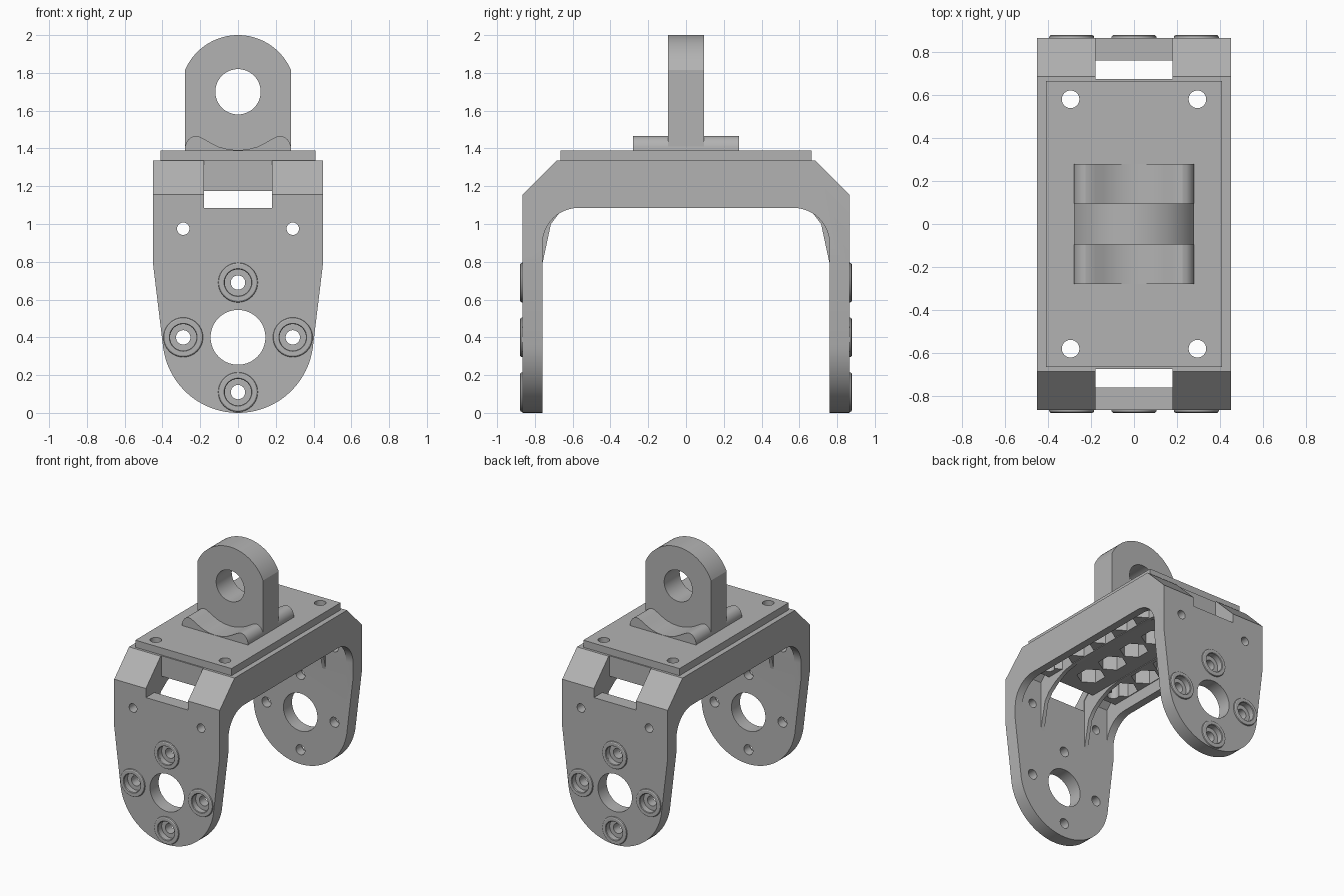
import bpy, bmesh, math
from mathutils import Vector

cube = bpy.data.objects.get("Cube")
if cube:
    bpy.data.objects.remove(cube, do_unlink=True)

grey = bpy.data.materials.new("plain grey")
grey.use_nodes = True
grey.diffuse_color = (0.45, 0.45, 0.45, 1)
grey.node_tree.nodes["Principled BSDF"].inputs["Base Color"].default_value = (0.45, 0.45, 0.45, 1)


def arc(cx, cy, r, start, end, n):
    """Points on an arc, angles in degrees, both ends included."""
    angles = [math.radians(start + (end - start) * i / n) for i in range(n + 1)]
    return [(cx + r * math.cos(a), cy + r * math.sin(a)) for a in angles]


def circle(cx, cy, r, n=48):
    return arc(cx, cy, r, 0, 360, n)[:-1]


def mirrored(half):
    """Close a right-hand half outline with its mirror image."""
    return half + [(-u, v) for u, v in reversed(half) if abs(u) > 1e-5]


def prism(name, outlines, axis, a, b):
    """Extrude one or more flat outlines along an axis from a to b."""
    place = {"X": lambda u, v, w: (w, u, v),
             "Y": lambda u, v, w: (u, w, v),
             "Z": lambda u, v, w: (u, v, w)}[axis]
    bm = bmesh.new()
    for pts in outlines:
        low = [bm.verts.new(place(u, v, a)) for u, v in pts]
        high = [bm.verts.new(place(u, v, b)) for u, v in pts]
        bm.faces.new(low)
        bm.faces.new(high[::-1])
        for i in range(len(pts)):
            j = (i + 1) % len(pts)
            bm.faces.new((low[i], high[i], high[j], low[j]))
    bmesh.ops.recalc_face_normals(bm, faces=bm.faces)
    return finish(name, bm)


def finish(name, bm):
    mesh = bpy.data.meshes.new(name)
    bm.to_mesh(mesh)
    bm.free()
    mesh.materials.append(grey)
    obj = bpy.data.objects.new(name, mesh)
    bpy.context.collection.objects.link(obj)
    return obj


def boolean(obj, tool, operation="DIFFERENCE"):
    """Apply a boolean and throw the tool away."""
    mod = obj.modifiers.new("cut", "BOOLEAN")
    mod.operation, mod.solver, mod.object = operation, "EXACT", tool
    bpy.context.view_layer.update()
    graph = bpy.context.evaluated_depsgraph_get()
    mesh = bpy.data.meshes.new_from_object(obj.evaluated_get(graph))
    obj.modifiers.clear()
    obj.data = mesh
    bpy.data.objects.remove(tool, do_unlink=True)


def ring(name, profile, centre, side, n=40):
    """Lathe a closed (radius, depth) profile round the y axis."""
    bm = bmesh.new()
    rows = []
    for i in range(n):
        a = 2 * math.pi * i / n
        rows.append([bm.verts.new((centre[0] + r * math.cos(a), side * y,
                                   centre[1] + r * math.sin(a))) for r, y in profile])
    for i in range(n):
        p, q = rows[i], rows[(i + 1) % n]
        for k in range(len(profile)):
            m = (k + 1) % len(profile)
            bm.faces.new((p[k], p[m], q[m], q[k]))
    bmesh.ops.recalc_face_normals(bm, faces=bm.faces)
    return finish(name, bm)


def box(x0, x1, y0, y1):
    return [(x0, y0), (x1, y0), (x1, y1), (x0, y1)]


# Fork bracket: arch side outline, trimmed to the rounded leg outline
arch = mirrored([(0.685, 1.335), (0.865, 1.155), (0.865, 0), (0.76, 0)]
                + arc(0.57, 0.895, 0.19, 0, 90, 12))
bracket = prism("fork_bracket", [arch], "X", -0.45, 0.45)
leg = mirrored(arc(0, 0.4, 0.4, -90, -5, 24) + [(0.45, 0.79), (0.45, 1.4)])
boolean(bracket, prism("leg_trim", [leg], "Y", -1, 1), "INTERSECT")

# Hollow underside between the side walls
pocket = mirrored([(0.76, 0.6), (0.76, 1.17), (0.64, 1.29)])
boolean(bracket, prism("pocket_cut", [pocket], "X", -0.39, 0.39))

# Shoulder slots and leg holes
bosses = [(0, 0.69), (-0.29, 0.4), (0.29, 0.4), (0, 0.11)]
for side in (-1, 1):
    slot = (box(-0.18, 0.18, 1.085, 1.5))
    boolean(bracket, prism("slot_cut", [slot], "Y", *sorted((side * 0.675, side))))
    bores = [circle(x, z, 0.07) for x, z in bosses]
    boolean(bracket, prism("bore_cut", bores, "Y", *sorted((side * 0.83, side))))
through = [circle(x, z, 0.038, 32) for x, z in bosses]
through += [circle(0, 0.4, 0.145, 64)]
through += [circle(s * 0.29, 0.975, 0.033, 32) for s in (-1, 1)]
boolean(bracket, prism("hole_cut", through, "Y", -1, 1))

# Screw holes shared by the cover, the bracket top and the lattice
screws = [circle(sx * 0.295, sy * 0.58, 0.041, 32) for sx in (-1, 1) for sy in (-1, 1)]
boolean(bracket, prism("screw_cut", screws, "Z", 1, 1.6))

# Honeycomb lattice under the cover
lattice = prism("honeycomb_lattice", [box(-0.4, 0.4, -0.67, 0.67)], "Z", 1.175, 1.33)


def cell(cx, cy, w=0.085, h=0.105):
    return [(cx + w, cy - h / 2), (cx + w, cy + h / 2), (cx, cy + h),
            (cx - w, cy + h / 2), (cx - w, cy - h / 2), (cx, cy - h)]


cells = [cell(cx * 0.3, cy * 0.235) for cx in (-1, 0, 1) for cy in (-2, -1, 0, 1, 2)]
boolean(lattice, prism("cell_cut", cells, "Z", 1.0, 1.28))
boolean(lattice, prism("screw_cut", screws, "Z", 1, 1.6))

# Long ribs with gussets running down the legs
rib = mirrored([(0.64, 1.3), (0.77, 1.165), (0.77, 0.79), (0.76, 0.79), (0.715, 1.0),
                (0.67, 1.06), (0.6, 1.11), (0.5, 1.155), (0.4, 1.17)])
for name, x in (("right_rib", -0.2), ("left_rib", 0.2)):
    prism(name, [rib], "X", x - 0.015, x + 0.015)

# Raised collars round the leg bores
collar = [(0.07, 0.85), (0.105, 0.85), (0.105, 0.868), (0.103, 0.874),
          (0.097, 0.878), (0.074, 0.878), (0.07, 0.873)]
for side, word in ((-1, "front"), (1, "back")):
    for i, centre in enumerate(bosses):
        ring(f"{word}_collar_{i + 1}", collar, centre, side)

# Cover plate
cover = prism("cover_plate", [box(-0.41, 0.41, -0.665, 0.665)], "Z", 1.33, 1.39)
boolean(cover, prism("screw_cut", screws, "Z", 1, 1.6))

# Saddle foot under the lug: a hollow between two rolled edges
saddle = mirrored([(0, 1.38), (0.28, 1.38), (0.28, 1.41), (0.274, 1.43), (0.262, 1.448),
                   (0.245, 1.461), (0.225, 1.466), (0.205, 1.462), (0.18, 1.45),
                   (0.14, 1.427), (0.1, 1.408), (0.05, 1.395), (0, 1.391)])
prism("lug_saddle", [saddle[:13] + saddle[13:]], "Y", -0.28, 0.28)

# Upright lug with its pin hole
tip = math.degrees(math.acos(0.28 / 0.305))
lug = prism("lug", [[(-0.28, 1.38), (0.28, 1.38)] + arc(0, 1.695, 0.305, tip, 180 - tip, 40)],
            "Y", -0.095, 0.095)
boolean(lug, prism("pin_hole_cut", [circle(0, 1.7, 0.12, 64)], "Y", -1, 1))

# Smooth the round surfaces and keep the edges crisp
bpy.ops.object.select_all(action="DESELECT")
for obj in bpy.context.collection.objects:
    if obj.type == "MESH" and grey.name in obj.data.materials:
        obj.select_set(True)
        bpy.context.view_layer.objects.active = obj
bpy.ops.object.shade_smooth_by_angle(angle=math.radians(25))
